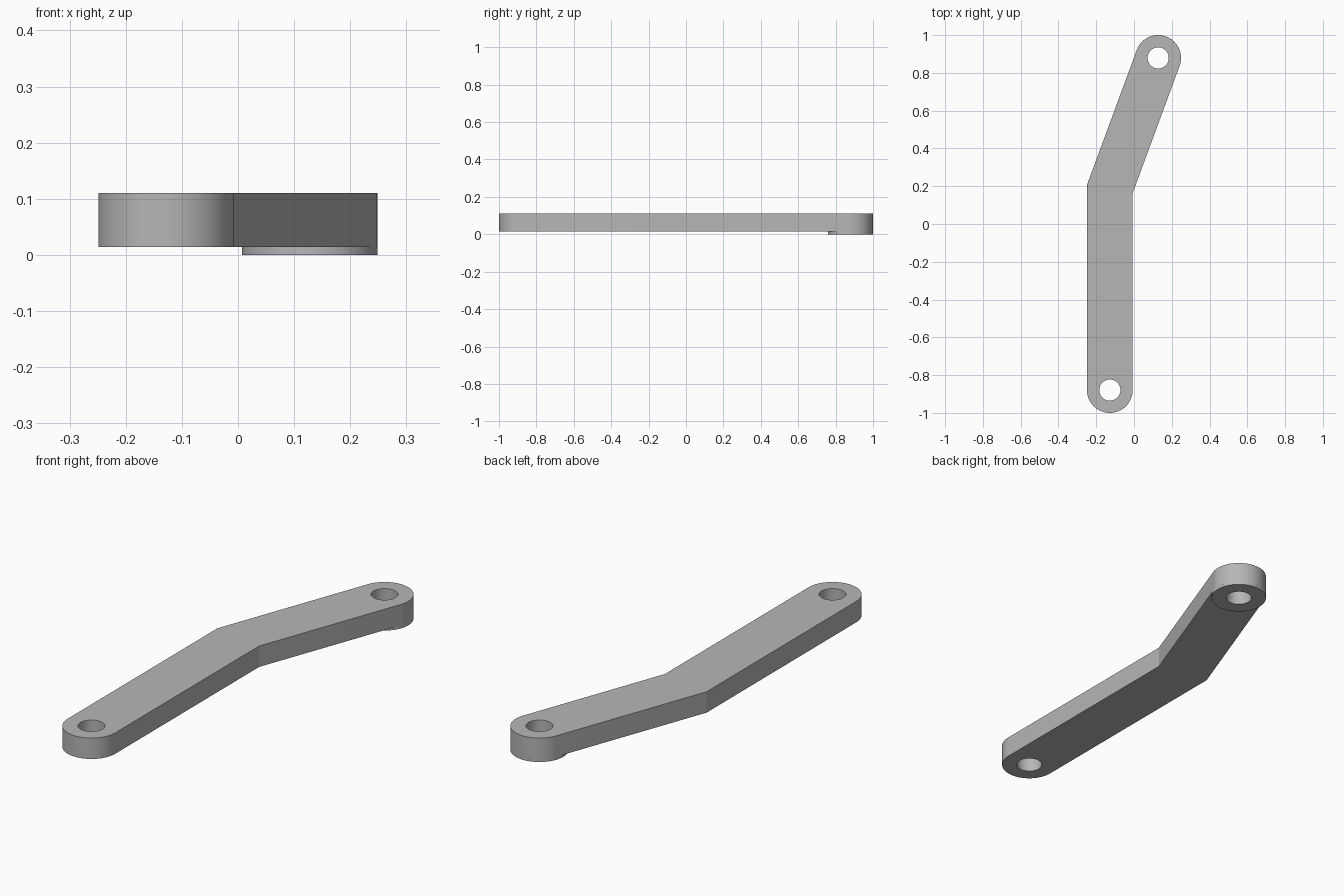
import bpy, bmesh
from math import pi, tan, cos, sin, atan2, radians
from mathutils import Vector

cube = bpy.data.objects.get("Cube")
if cube:
    bpy.data.objects.remove(cube, do_unlink=True)

RADIUS, HOLE = 0.121, 0.056
BASE, TOP = 0.014, 0.11
SEGMENTS = 64
front_pivot = Vector((-0.128, -0.879))
bend = Vector((-0.128, 0.185))
back_pivot = Vector((0.128, 0.879))

grey = bpy.data.materials.new("plain grey")
grey.use_nodes = True
colour = (0.47, 0.47, 0.47, 1)
grey.diffuse_color = colour
grey.node_tree.nodes["Principled BSDF"].inputs["Base Color"].default_value = colour


def arc(centre, radius, start, sweep, steps):
    return [centre + radius * Vector((cos(start + sweep * i / steps),
                                      sin(start + sweep * i / steps)))
            for i in range(steps + 1)]


def circle(centre, radius):
    return arc(centre, radius, 0, 2 * pi, SEGMENTS)[:-1]


def plate(name, loops, bottom, top):
    """Fill an outline with holes and extrude it upwards."""
    bm = bmesh.new()
    edges = []
    for loop in loops:
        verts = [bm.verts.new((p.x, p.y, bottom)) for p in loop]
        edges += [bm.edges.new((v, verts[i - 1])) for i, v in enumerate(verts)]
    bmesh.ops.triangle_fill(bm, edges=edges, use_beauty=True, normal=(0, 0, 1))
    result = bmesh.ops.extrude_face_region(bm, geom=bm.faces[:], use_keep_orig=True)
    raised = [g for g in result["geom"] if isinstance(g, bmesh.types.BMVert)]
    bmesh.ops.translate(bm, verts=raised, vec=(0, 0, top - bottom))
    bmesh.ops.recalc_face_normals(bm, faces=bm.faces[:])
    mesh = bpy.data.meshes.new(name)
    bm.to_mesh(mesh)
    bm.free()
    mesh.materials.append(grey)
    obj = bpy.data.objects.new(name, mesh)
    bpy.context.collection.objects.link(obj)
    bpy.ops.object.select_all(action="DESELECT")
    obj.select_set(True)
    bpy.context.view_layer.objects.active = obj
    bpy.ops.object.shade_smooth_by_angle(angle=radians(15))
    return obj


# Bent arm: rounded ends joined through a mitred bend
direction = back_pivot - bend
lean = atan2(direction.x, direction.y)
mitre = Vector((RADIUS, -RADIUS * tan(lean / 2)))
outline = (arc(front_pivot, RADIUS, pi, pi, SEGMENTS // 2)
           + [bend + mitre]
           + arc(back_pivot, RADIUS, -lean, pi, SEGMENTS // 2)
           + [bend - mitre])
plate("bent_arm", [outline, circle(front_pivot, HOLE), circle(back_pivot, HOLE)],
      BASE, TOP)

# Thin spacer boss under the back pivot
plate("pivot_boss", [circle(back_pivot, RADIUS), circle(back_pivot, HOLE)], 0, BASE)
